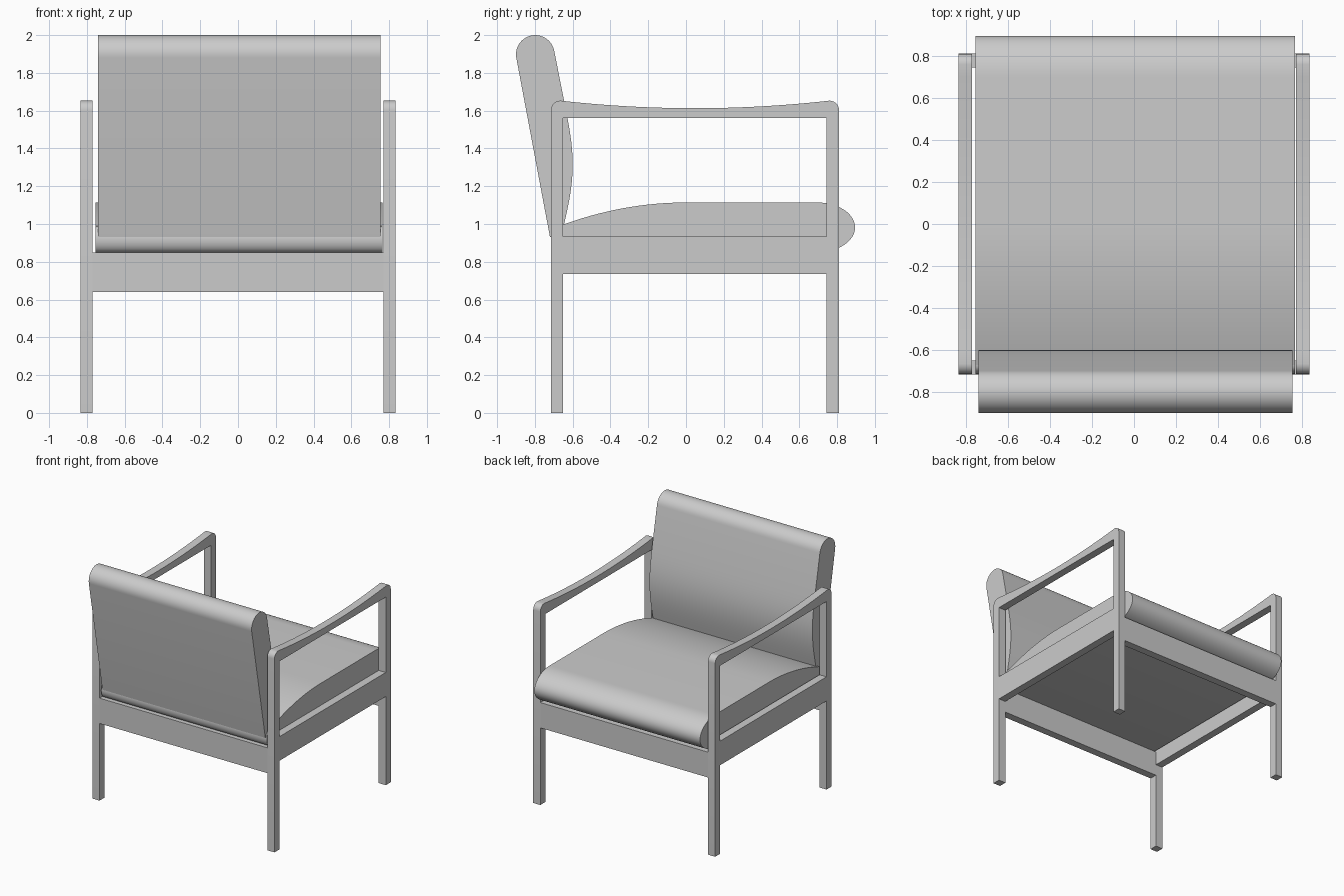
import bpy, bmesh, math
from mathutils import Matrix

cube = bpy.data.objects.get("Cube")
if cube:
    bpy.data.objects.remove(cube, do_unlink=True)

GREY = (0.6, 0.6, 0.6, 1)
mat = bpy.data.materials.new("plain grey")
mat.use_nodes = True
mat.diffuse_color = GREY
mat.node_tree.nodes["Principled BSDF"].inputs["Base Color"].default_value = GREY


def arc(cy, cz, ry, rz, a0, a1, n=12):
    """Points on an ellipse in the side (y, z) plane, angles in degrees."""
    angles = [math.radians(a0 + (a1 - a0) * i / n) for i in range(n + 1)]
    return [(cy + ry * math.cos(a), cz + rz * math.sin(a)) for a in angles]


def span(a, b, n):
    return [a + (b - a) * i / n for i in range(n + 1)]


def extrude_profile(name, loops, x0, x1):
    """Fill side-plane loops (outline, then holes) and extrude from x0 to x1."""
    curve = bpy.data.curves.new(name, "CURVE")
    curve.dimensions = "2D"
    curve.fill_mode = "BOTH"
    curve.extrude = (x1 - x0) / 2
    for loop in loops:
        spline = curve.splines.new("POLY")
        spline.points.add(len(loop) - 1)
        for point, (y, z) in zip(spline.points, loop):
            point.co = (y, z, 0, 1)
        spline.use_cyclic_u = True
    temp = bpy.data.objects.new(name + "_curve", curve)
    bpy.context.collection.objects.link(temp)
    bpy.context.view_layer.update()
    deps = bpy.context.evaluated_depsgraph_get()
    mesh = bpy.data.meshes.new_from_object(temp.evaluated_get(deps))
    bpy.data.objects.remove(temp, do_unlink=True)
    bpy.data.curves.remove(curve)
    mesh.transform(Matrix(((0, 0, 1, (x0 + x1) / 2), (1, 0, 0, 0),
                           (0, 1, 0, 0), (0, 0, 0, 1))))
    bm = bmesh.new()
    bm.from_mesh(mesh)
    bmesh.ops.remove_doubles(bm, verts=bm.verts, dist=0.0005)
    bmesh.ops.recalc_face_normals(bm, faces=bm.faces)
    bm.to_mesh(mesh)
    bm.free()
    mesh.name = name
    return finish(name, mesh)


def finish(name, mesh):
    mesh.materials.clear()
    mesh.materials.append(mat)
    obj = bpy.data.objects.new(name, mesh)
    bpy.context.collection.objects.link(obj)
    return obj


def smooth(obj):
    bpy.ops.object.select_all(action="DESELECT")
    obj.select_set(True)
    bpy.context.view_layer.objects.active = obj
    bpy.ops.object.shade_smooth_by_angle(angle=math.radians(35))


def box(name, lo, hi):
    mesh = bpy.data.meshes.new(name)
    bm = bmesh.new()
    bmesh.ops.create_cube(bm, size=1)
    for v in bm.verts:
        v.co = [(a + b) / 2 + c * (b - a) for a, b, c in zip(lo, hi, v.co)]
    bm.to_mesh(mesh)
    bm.free()
    return finish(name, mesh)


# Side frames: two legs, a rail and a dipped armrest around an open window
BACK, FRONT, LEG, R = -0.715, 0.81, 0.065, 0.05
MID = (BACK + FRONT) / 2
inner_back, inner_front = BACK + LEG, FRONT - LEG
half = FRONT - R - MID
arm_top = [(y, 1.613 + 0.04 * ((y - MID) / half) ** 2)
           for y in span(FRONT - R, BACK + R, 24)]
outline = [(BACK, 0), (inner_back, 0), (inner_back, 0.735), (inner_front, 0.735),
           (inner_front, 0), (FRONT, 0)]
outline += arc(FRONT - R, 1.653 - R, R, R, 0, 90, 6)[:-1]
outline += arm_top
outline += arc(BACK + R, 1.653 - R, R, R, 90, 180, 6)[1:]
window = [(inner_back, 0.935), (inner_back, 1.56),
          (inner_front, 1.56), (inner_front, 0.935)]
for side, x0 in (("right", -0.835), ("left", 0.77)):
    smooth(extrude_profile(side + "_side_frame", [outline, window], x0, x0 + LEG))

# Cross rails between the side frames
for name, y0 in (("back_rail", BACK), ("front_rail", inner_front)):
    box(name, (-0.77, y0, 0.64), (0.77, y0 + LEG, 0.85))

# Seat cushion: crowned top, rounded nose, small roll at the rear
seat = arc(0.695, 0.982, 0.2, 0.132, -90, 90, 24)
seat += [(y, 1.114 - 0.115 * (y / 0.645) ** 2) for y in span(0, -0.67, 16)]
seat += arc(-0.67, 0.918, 0.045, 0.068, 90, 270, 12)
smooth(extrude_profile("seat_cushion", [seat], -0.755, 0.765))

# Back cushion: tilted slab with a round top and a lumbar bulge
back = arc(-0.798, 1.898, 0.102, 0.102, 190, 10, 20)
back += [(-0.635, 1.6)]
back += [(-0.635 - 0.01 * t + 0.04 * math.sin(math.pi * t) , 1.6 - 0.6 * t)
         for t in span(0, 1, 14)[1:]]
back += [(-0.66, 0.93), (-0.72, 0.93)]
smooth(extrude_profile("back_cushion", [back], -0.74, 0.755))
